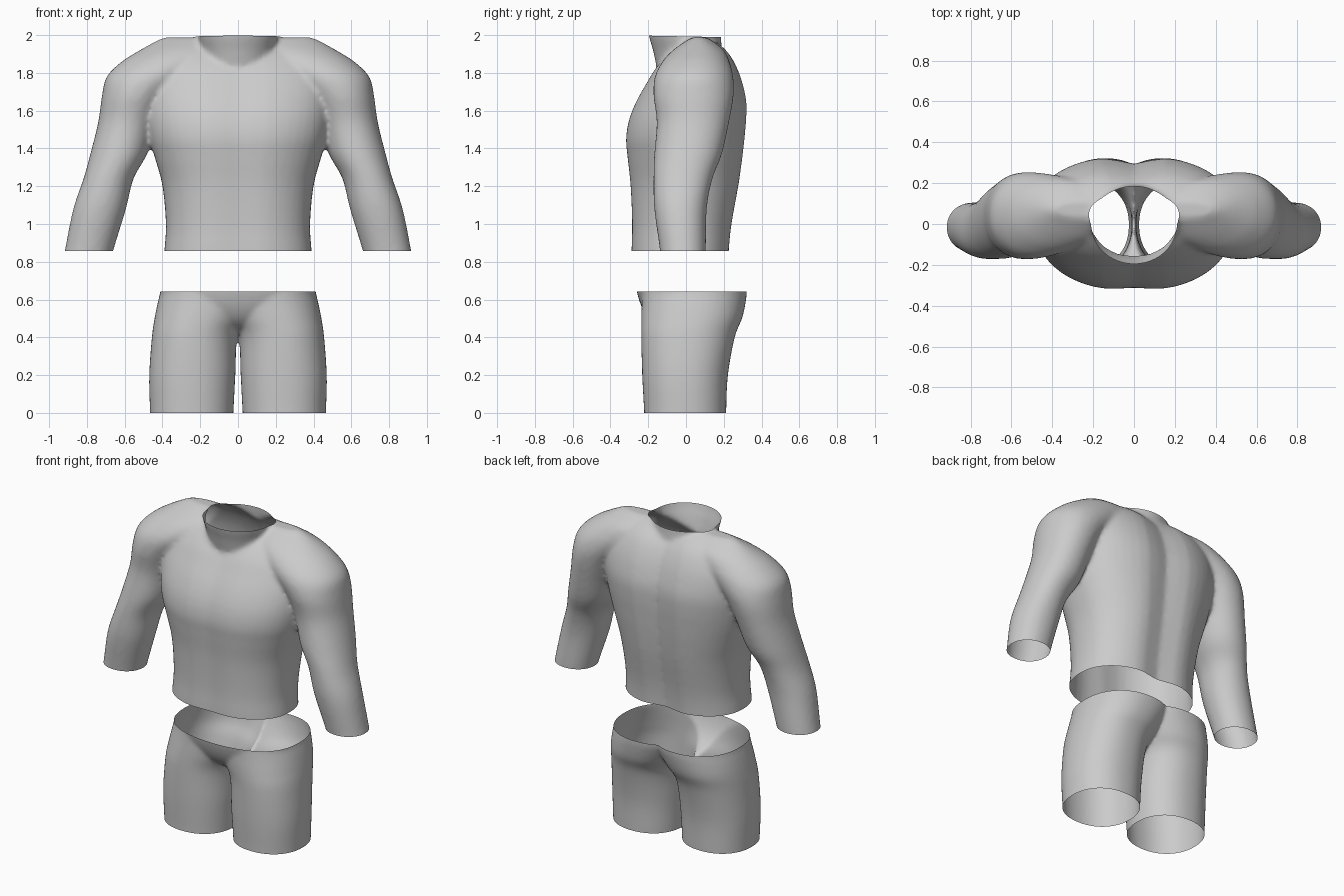
import bpy, bmesh, math
from mathutils import Vector

cube = bpy.data.objects.get("Cube")
if cube:
    bpy.data.objects.remove(cube, do_unlink=True)

grey = bpy.data.materials.new("soft grey")
grey.use_nodes = True
grey.diffuse_color = (0.6, 0.6, 0.6, 1)
grey.node_tree.nodes["Principled BSDF"].inputs["Base Color"].default_value = (0.6, 0.6, 0.6, 1)

SIDES = 48


def refine(rings, steps=5):
    """Smooth (Catmull-Rom) interpolation between sparse rings."""
    out = []
    for i in range(len(rings) - 1):
        a, b, c, d = (rings[max(0, min(len(rings) - 1, i + k))] for k in (-1, 0, 1, 2))
        for s in range(steps):
            t = s / steps
            out.append([q + 0.5 * t * ((r - p) + t * ((2 * p - 5 * q + 4 * r - e) + t * (3 * (q - r) + e - p)))
                        for p, q, r, e in zip(a, b, c, d)])
    return out + [list(rings[-1])]


def loft(bm, rings, power=2.0, side=1, groove=0.0):
    """Closed body from rings (z, x min, x max, y front, y back)."""
    loops = []
    for z, x0, x1, y0, y1 in refine(rings):
        loop = []
        for k in range(SIDES):
            a = 2 * math.pi * k / SIDES
            c, s = math.cos(a), math.sin(a)
            x = (x0 + x1) / 2 + (x1 - x0) / 2 * math.copysign(abs(c) ** (2 / power), c)
            y = (y0 + y1) / 2 + (y1 - y0) / 2 * math.copysign(abs(s) ** (2 / power), s)
            # groove along the spine, shallower along the breastbone
            dip = groove * math.exp(-(x / 0.1) ** 2)
            y -= dip if s > 0 else -dip * 0.4
            loop.append(bm.verts.new((x * side, y, z)))
        loops.append(loop)
    for lo, hi in zip(loops, loops[1:]):
        for k in range(SIDES):
            j = (k + 1) % SIDES
            bm.faces.new((lo[k], lo[j], hi[j], hi[k]))
    bm.faces.new(loops[0])
    bm.faces.new(loops[-1])


def garment(name, bm, voxel, smooth, cuts):
    """Fuse the bodies, soften the joins, then cut the openings."""
    bmesh.ops.recalc_face_normals(bm, faces=bm.faces)
    mesh = bpy.data.meshes.new(name)
    bm.to_mesh(mesh)
    bm.free()
    obj = bpy.data.objects.new(name, mesh)
    bpy.context.collection.objects.link(obj)
    bpy.context.view_layer.objects.active = obj
    obj.select_set(True)
    fuse = obj.modifiers.new("fuse", 'REMESH')
    fuse.mode = 'VOXEL'
    fuse.voxel_size = voxel
    soften = obj.modifiers.new("soften", 'SMOOTH')
    soften.iterations = smooth
    for m in (fuse.name, soften.name):
        bpy.ops.object.modifier_apply(modifier=m)
    bm = bmesh.new()
    bm.from_mesh(obj.data)
    for point, normal in cuts:
        bmesh.ops.bisect_plane(bm, geom=bm.verts[:] + bm.edges[:] + bm.faces[:],
                               plane_co=Vector(point), plane_no=Vector(normal), clear_outer=True)
    bm.to_mesh(obj.data)
    bm.free()
    obj.data.materials.clear()
    obj.data.materials.append(grey)
    for p in obj.data.polygons:
        p.material_index = 0
        p.use_smooth = True
    obj.select_set(False)
    return obj


# Shirt: trunk, collar and two sleeves
trunk = [(z, -w, w, f, b) for z, w, f, b in (
    (0.74, 0.4, -0.3, 0.24), (0.86, 0.39, -0.3, 0.245), (1.0, 0.382, -0.297, 0.26), (1.2, 0.4, -0.305, 0.295),
    (1.35, 0.44, -0.32, 0.315), (1.45, 0.47, -0.328, 0.325), (1.55, 0.49, -0.312, 0.333),
    (1.65, 0.5, -0.272, 0.333), (1.75, 0.5, -0.215, 0.31), (1.83, 0.48, -0.165, 0.28),
    (1.9, 0.43, -0.1, 0.24), (1.95, 0.36, -0.03, 0.19), (1.98, 0.28, 0.02, 0.14))]
collar = [(z, -w, w, f, b) for z, w, f, b in (
    (1.7, 0.17, -0.12, 0.17), (1.83, 0.18, -0.155, 0.18), (1.92, 0.195, -0.175, 0.19),
    (1.99, 0.21, -0.195, 0.185), (2.08, 0.22, -0.21, 0.185))]
sleeve = [
    (0.74, 0.69, 0.94, -0.13, 0.1), (0.86, 0.66, 0.917, -0.138, 0.105), (1.08, 0.593, 0.872, -0.168, 0.11),
    (1.24, 0.553, 0.818, -0.172, 0.14), (1.37, 0.482, 0.782, -0.168, 0.19), (1.54, 0.43, 0.74, -0.155, 0.228),
    (1.68, 0.36, 0.72, -0.172, 0.252), (1.78, 0.25, 0.695, -0.165, 0.25), (1.86, 0.15, 0.615, -0.125, 0.23),
    (1.92, 0.1, 0.52, -0.07, 0.2), (1.97, 0.1, 0.43, 0.0, 0.14), (1.988, 0.1, 0.39, 0.03, 0.11)]
bm = bmesh.new()
loft(bm, trunk, 2.3, groove=0.04)
loft(bm, collar)
for side in (1, -1):
    loft(bm, sleeve, 2.1, side)
garment("shirt", bm, 0.014, 8, [((0, 0, 0.858), (0, 0, -1)), ((0, 0, 1.993), (0, 0.02, 1))])

# Shorts: two legs with the seat, joined by the hip front
leg = [
    (-0.1, 0.03, 0.462, -0.22, 0.21), (0.01, 0.024, 0.466, -0.222, 0.213), (0.2, 0.014, 0.47, -0.232, 0.222),
    (0.4, 0.003, 0.456, -0.237, 0.258), (0.5, -0.05, 0.442, -0.237, 0.297), (0.58, -0.1, 0.426, -0.235, 0.315),
    (0.64, -0.13, 0.412, -0.235, 0.322), (0.74, -0.14, 0.4, -0.23, 0.322)]
hips = [(z, -w, w, f, b) for z, w, f, b in (
    (0.42, 0.1, -0.08, 0.1), (0.47, 0.25, -0.17, 0.16), (0.54, 0.37, -0.225, 0.21),
    (0.64, 0.405, -0.26, 0.26), (0.74, 0.405, -0.27, 0.26))]
bm = bmesh.new()
for side in (1, -1):
    loft(bm, leg, 2.2, side)
loft(bm, hips, 2.2)
garment("shorts", bm, 0.01, 10, [((0, 0, 0), (0, 0, -1)), ((0, 0, 0.643), (0, 0, 1))])
